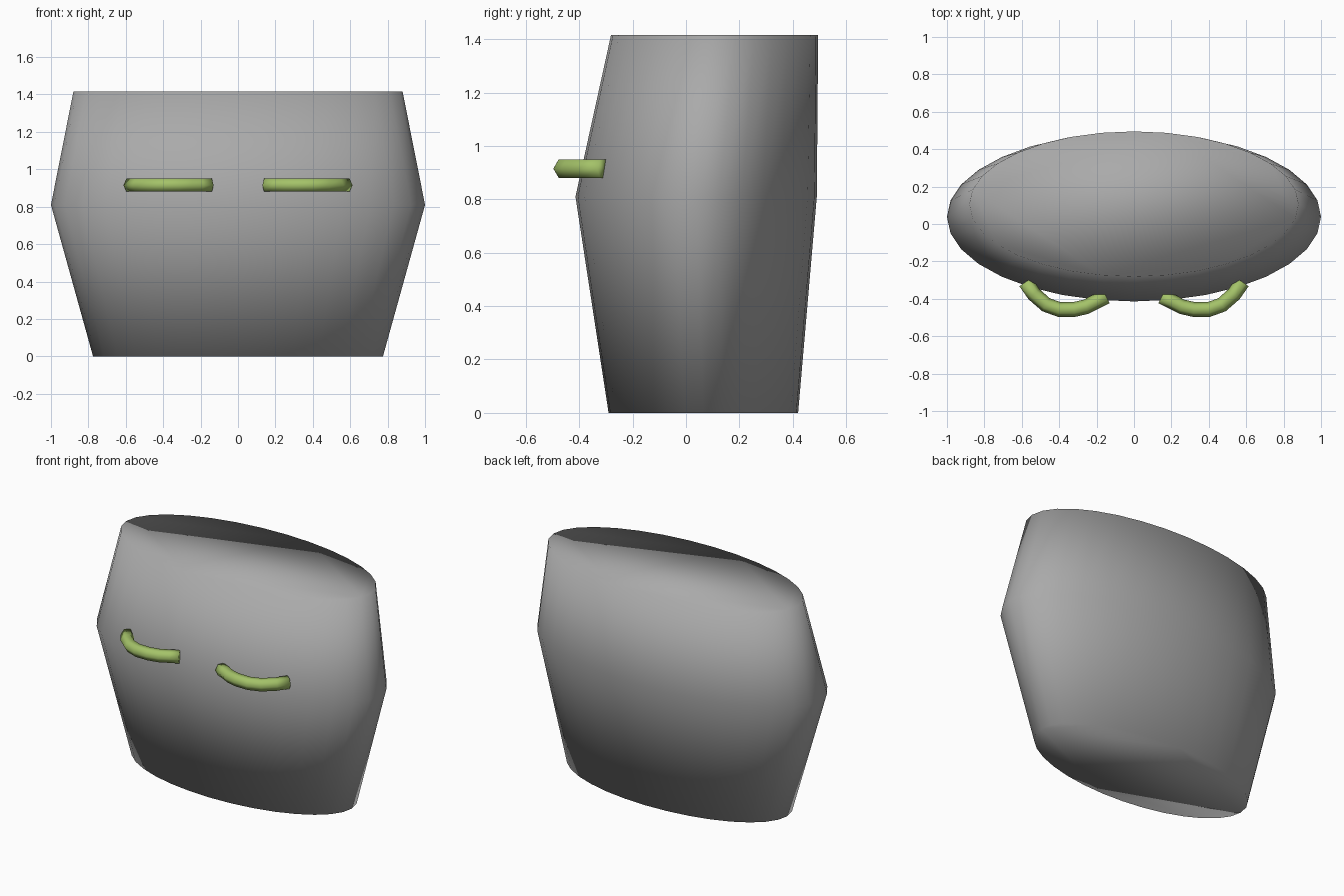
import bpy, bmesh, math
from mathutils import Vector

if "Cube" in bpy.data.objects:
    bpy.data.objects.remove(bpy.data.objects["Cube"])


def material(name, rgb):
    m = bpy.data.materials.new(name)
    m.diffuse_color = (*rgb, 1)
    m.use_nodes = True
    m.node_tree.nodes["Principled BSDF"].inputs["Base Color"].default_value = m.diffuse_color
    return m


def loft(name, rings, mat):
    """Skin closed rings of points, cap both ends, shade smooth."""
    bm = bmesh.new()
    loops = [[bm.verts.new(p) for p in ring] for ring in rings]
    n = len(loops[0])
    for a, b in zip(loops, loops[1:]):
        for i in range(n):
            j = (i + 1) % n
            bm.faces.new((a[i], a[j], b[j], b[i]))
    bm.faces.new(loops[0][::-1])
    bm.faces.new(loops[-1])
    bmesh.ops.recalc_face_normals(bm, faces=bm.faces)
    for f in bm.faces:
        f.smooth = True
    me = bpy.data.meshes.new(name)
    bm.to_mesh(me)
    bm.free()
    me.materials.append(mat)
    ob = bpy.data.objects.new(name, me)
    bpy.context.collection.objects.link(ob)
    return ob


grey = material("grey", (0.40, 0.40, 0.40))
green = material("leaf green", (0.37, 0.54, 0.14))

# Body: elliptical rings (height, half width, half depth, centre y)
SIDES = 32
rings = []
for z, rx, ry, cy in ((0, 0.775, 0.355, 0.065),
                      (0.81, 1.0, 0.452, 0.038),
                      (1.415, 0.88, 0.388, 0.107)):
    rings.append([(rx * math.cos(math.tau * i / SIDES),
                   cy + ry * math.sin(math.tau * i / SIDES), z)
                  for i in range(SIDES)])
loft("body", rings, grey)

# Eyes: curved hexagonal tubes bulging from the front, mirrored in x
PATH = ((0.148, -0.388), (0.20, -0.413), (0.255, -0.442), (0.32, -0.457),
        (0.40, -0.457), (0.47, -0.432), (0.535, -0.375), (0.58, -0.31))
RADIUS, EYE_Z = 0.04, 0.915
for side, label in ((1, "right"), (-1, "left")):
    pts = [Vector((side * x, y, EYE_Z)) for x, y in PATH]
    rings = []
    for k, p in enumerate(pts):
        t = (pts[min(k + 1, len(pts) - 1)] - pts[max(k - 1, 0)]).normalized()
        across = t.cross(Vector((0, 0, 1)))
        rings.append([p + RADIUS * (across * math.cos(math.tau * i / 6)
                                    + Vector((0, 0, math.sin(math.tau * i / 6))))
                      for i in range(6)])
    loft(f"{label}_eye", rings, green)
